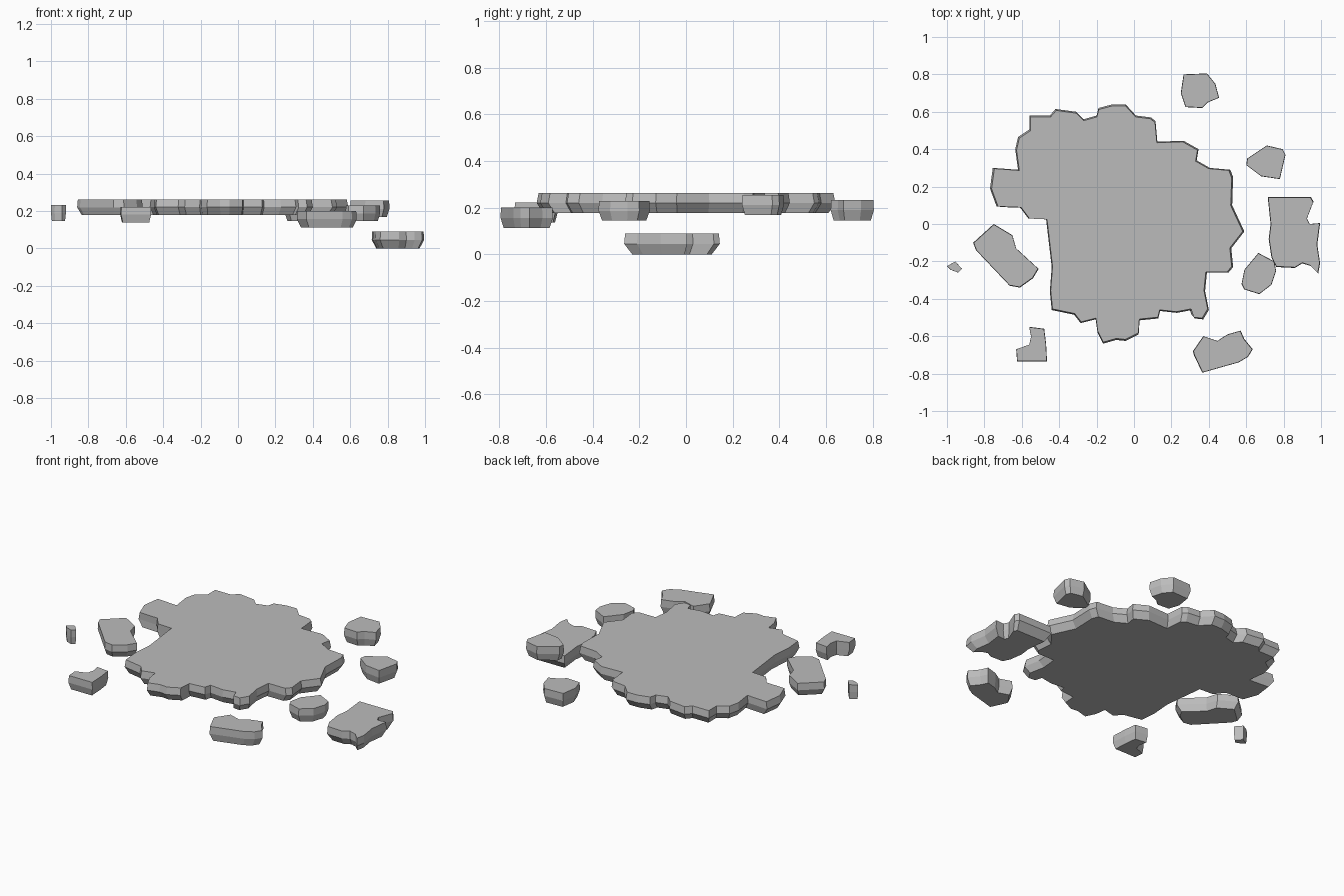
import bpy, bmesh
from mathutils import Vector

stone = bpy.data.materials.new("grey_stone")
stone.diffuse_color = (0.5, 0.5, 0.5, 1)


def slab(name, z0, z1, outline, foot, top=0.98):
    """Broken slab: outline (hundredths) at mid height, tapered to foot below and top above."""
    pts = [Vector((x / 100, y / 100)) for x, y in outline]
    xs, ys = [p.x for p in pts], [p.y for p in pts]
    mid = Vector(((min(xs) + max(xs)) / 2, (min(ys) + max(ys)) / 2))
    bm = bmesh.new()
    rings = []
    for z, s in ((z0, foot), (z0 + (z1 - z0) * 0.5, 1.0), (z1, top)):
        rings.append([bm.verts.new((*(mid + (p - mid) * s), z)) for p in pts])
    n = len(pts)
    for lo, hi in zip(rings, rings[1:]):
        for i in range(n):
            j = (i + 1) % n
            bm.faces.new((lo[i], lo[j], hi[j], hi[i]))
    bm.faces.new(rings[0])
    bm.faces.new(rings[-1])
    bmesh.ops.recalc_face_normals(bm, faces=bm.faces)
    me = bpy.data.meshes.new(name)
    bm.to_mesh(me)
    bm.free()
    me.materials.append(stone)
    bpy.context.collection.objects.link(bpy.data.objects.new(name, me))


# Main platform
slab("platform", 0.178, 0.262, [
    (-56, 58), (-45, 58), (-42, 61.5), (-31, 60), (-27, 56), (-20, 58), (-19, 62), (-11.5, 64),
    (-4.5, 64), (1, 58), (9, 57), (11.5, 55), (12.5, 44), (26.5, 44.5), (34.5, 40), (33.5, 34),
    (40.5, 30), (51.5, 29), (53, 25), (52.5, 10), (59, -4), (52, -13), (53, -23), (50.5, -26),
    (39, -26), (38, -36), (40, -46), (37, -51), (32.5, -50.5), (31, -46), (23, -47.5), (14, -46.5),
    (13, -50.5), (3, -51.5), (2.5, -59), (-4.5, -62.5), (-9.5, -62), (-16.5, -64), (-19.5, -58),
    (-20.5, -51), (-28.5, -53), (-32, -48.5), (-44, -46), (-45, -36), (-44, -23), (-47, 2.5),
    (-56.5, 3), (-61, 9), (-73.5, 9.5), (-77, 19), (-75.5, 30), (-62, 29), (-63.5, 40),
    (-62, 46.5), (-56, 50.5)], 0.955, 0.987)

# Loose fragments around the platform
slab("back_fragment", 0.145, 0.233, [
    (26.5, 80), (39, 80.5), (43.5, 75), (45.5, 67.5), (39.5, 65), (36.5, 62), (27.5, 62.5),
    (25, 70)], 0.86)
slab("back_right_fragment", 0.168, 0.255, [
    (60.5, 35), (71, 42), (79.5, 40), (81, 37), (78, 24), (68, 25.5), (60, 31.5)], 0.86)
slab("low_right_fragment", 0.0, 0.09, [
    (71.5, 14.5), (94.5, 14.5), (96, 12), (92.5, 3), (94, 0), (99.5, 0.5), (98, -11), (99.5, -21),
    (98.5, -26.5), (94.5, -22.5), (90, -21), (86, -23.5), (76, -23), (73.5, -18), (72, -8),
    (73, 0)], 0.83)
slab("right_fragment", 0.145, 0.228, [
    (59, -24.5), (66.5, -15.5), (75, -20), (76, -25), (73.5, -32.5), (67, -37.5), (59, -35),
    (57.5, -32)], 0.86)
slab("front_right_fragment", 0.112, 0.2, [
    (31.5, -68), (37, -60), (44.5, -62.5), (50, -59), (57, -57), (59, -61.5), (63.5, -67),
    (61, -71), (56, -74), (47, -76.5), (36.5, -79.5), (32, -70)], 0.87)
slab("front_left_fragment", 0.137, 0.222, [
    (-56, -55), (-48, -56), (-47, -64), (-46.5, -73.5), (-62.5, -73.5), (-63, -67), (-56, -64.5),
    (-55, -60)], 0.88)
slab("left_chip", 0.145, 0.232, [
    (-100, -22.5), (-95.5, -20), (-92, -24), (-94, -26), (-98, -24.5)], 0.88)
slab("left_fragment", 0.178, 0.26, [
    (-86, -10), (-75, 0), (-65, -6), (-63, -13), (-51, -24), (-54, -29), (-61, -34), (-66.5, -33),
    (-84.5, -14)], 0.86)
